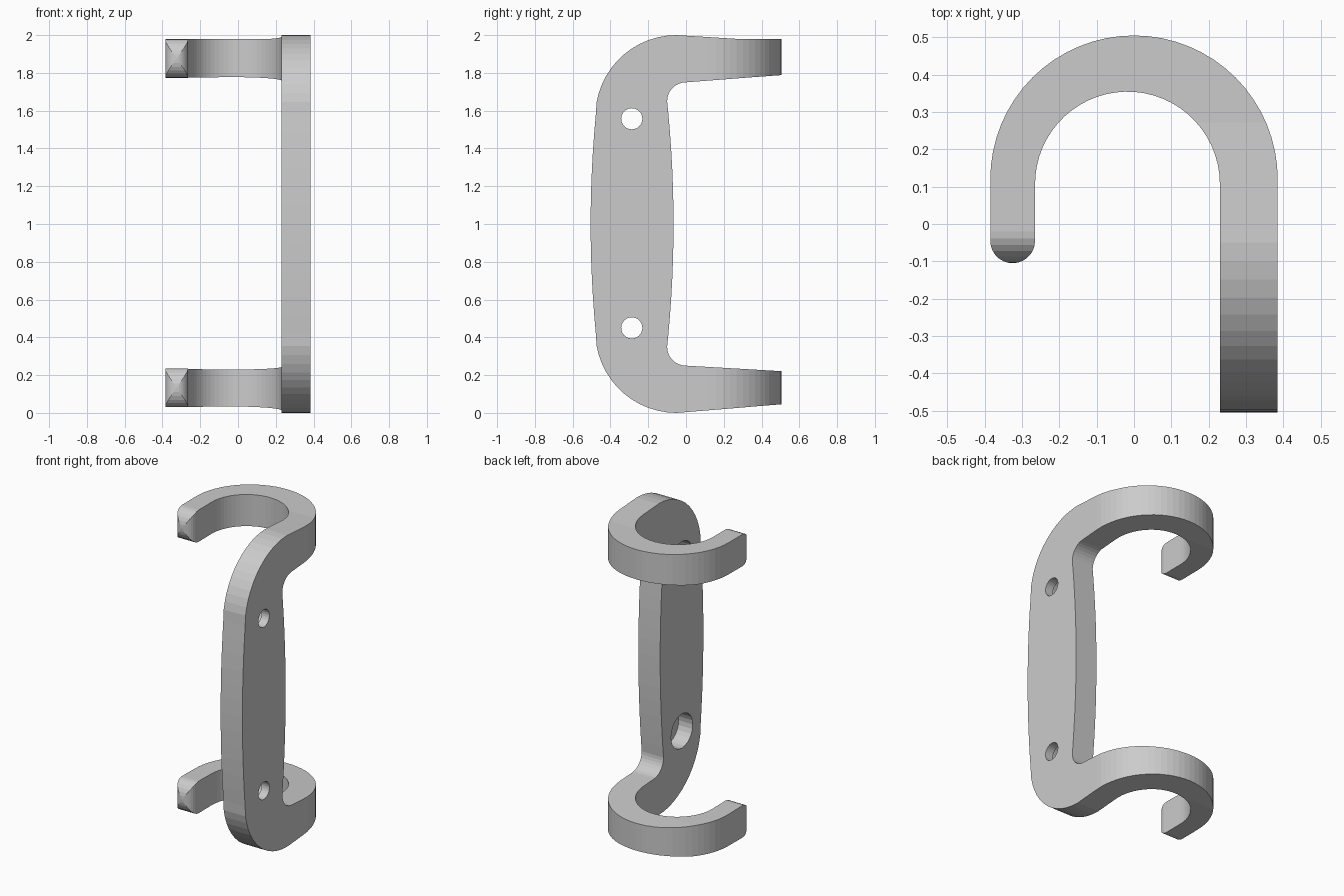
import bpy, bmesh, math

if "Cube" in bpy.data.objects:
    bpy.data.objects.remove(bpy.data.objects["Cube"])


def arc(cx, cy, rx, ry, a0, a1, n=12):
    return [(cx + rx * math.cos(math.radians(a0 + (a1 - a0) * i / n)),
             cy + ry * math.sin(math.radians(a0 + (a1 - a0) * i / n)))
            for i in range(n + 1)]


def prism(name, pts, lo, hi, axis):
    """Closed outline extruded along z (outline in xy) or x (outline in yz)."""
    bm = bmesh.new()
    place = (lambda p, q, t: (p, q, t)) if axis == 'Z' else (lambda p, q, t: (t, p, q))
    face = bm.faces.new([bm.verts.new(place(p, q, lo)) for p, q in pts])
    ext = bmesh.ops.extrude_face_region(bm, geom=[face])
    verts = [g for g in ext['geom'] if isinstance(g, bmesh.types.BMVert)]
    bmesh.ops.translate(bm, verts=verts, vec=place(0, 0, hi - lo))
    bmesh.ops.recalc_face_normals(bm, faces=bm.faces)
    me = bpy.data.meshes.new(name)
    bm.to_mesh(me)
    bm.free()
    ob = bpy.data.objects.new(name, me)
    bpy.context.collection.objects.link(ob)
    return ob


def combine(ob, cutter, op):
    m = ob.modifiers.new('cut', 'BOOLEAN')
    m.operation, m.solver, m.object = op, 'EXACT', cutter
    bpy.context.view_layer.objects.active = ob
    bpy.ops.object.modifier_apply(modifier=m.name)
    bpy.data.objects.remove(cutter)


# plan outline, split at x = 0 into the grip side and the hook side
OUT, IN, CX = 0.385, 0.2475, -0.0175
seam = math.degrees(math.acos(-CX / IN))
grip_plan = ([(0.23, -0.6), (OUT, -0.6)] + arc(0, 0.12, OUT, OUT, 0, 90, 16)
             + arc(CX, 0.107, IN, IN, seam, 0, 14))
hook_plan = (arc(0, 0.12, OUT, OUT, 90, 180, 16)
             + arc(-0.325, -0.045, 0.06, 0.06, 180, 360, 14)
             + arc(CX, 0.107, IN, IN, 180, seam, 16))

# arm edge heights shared by both sides at y = 0.35 and y = 0.6
UP_TOP = [(0.35, 1.98), (0.6, 1.98)]
UP_BOT = [(0.6, 1.795), (0.35, 1.777)]
LOW_TOP = [(0.35, 0.23), (0.6, 0.215)]
LOW_BOT = [(0.6, 0.053), (0.35, 0.033)]

# side outline of the grip and the arm roots
zs = [0.42 + 1.16 * i / 12 for i in range(13)]
side = ([(-0.505 + 0.034 * ((z - 1) / 0.645) ** 2, z) for z in zs]
        + arc(-0.05, 1.57, 0.43, 0.43, 170, 90)
        + [(0.27, 1.98)] + UP_TOP + UP_BOT
        + arc(0, 1.65, 0.1, 0.1, 90, 180, 8)
        + [(-0.066 - 0.034 * ((z - 1) / 0.65) ** 2, z) for z in reversed(zs)]
        + arc(0, 0.35, 0.1, 0.1, 180, 270, 8)
        + LOW_TOP + LOW_BOT + [(0.27, 0.026)]
        + arc(-0.05, 0.43, 0.43, 0.43, 270, 190))
grip = prism('grip', grip_plan, -0.1, 2.1, 'Z')
combine(grip, prism('side_shape', side, -0.2, 0.6, 'X'), 'INTERSECT')

# screw holes, wider on the inner face
for z in (1.557, 0.45):
    combine(grip, prism('hole', arc(-0.287, z, 0.056, 0.056, 0, 345, 23), 0.1, 0.5, 'X'), 'DIFFERENCE')
    combine(grip, prism('recess', arc(-0.287, z, 0.11, 0.11, 0, 345, 23), 0.1, 0.33, 'X'), 'DIFFERENCE')

# two hooks with domed tips
parts = [grip]
for name, top, bot, zc, h in (('upper_hook', UP_TOP, UP_BOT, 1.876, 0.102),
                              ('lower_hook', LOW_TOP, LOW_BOT, 0.133, 0.103)):
    hook = prism(name, hook_plan, -0.1, 2.1, 'Z')
    shape = arc(-0.02, zc, 0.085, h, 270, 90, 14) + top + bot
    combine(hook, prism('hook_shape', shape, -0.6, 0.2, 'X'), 'INTERSECT')
    parts.append(hook)

# join the parts and weld the seam
bpy.ops.object.select_all(action='DESELECT')
for ob in parts:
    ob.select_set(True)
bpy.context.view_layer.objects.active = grip
bpy.ops.object.join()
grip.name = 'double_hook_handle'
bm = bmesh.new()
bm.from_mesh(grip.data)
caps = [f for f in bm.faces if all(abs(v.co.x) < 1e-4 for v in f.verts)]
bmesh.ops.delete(bm, geom=caps, context='FACES')
bmesh.ops.remove_doubles(bm, verts=bm.verts, dist=2e-4)
bmesh.ops.recalc_face_normals(bm, faces=bm.faces)
bm.to_mesh(grip.data)
bm.free()
